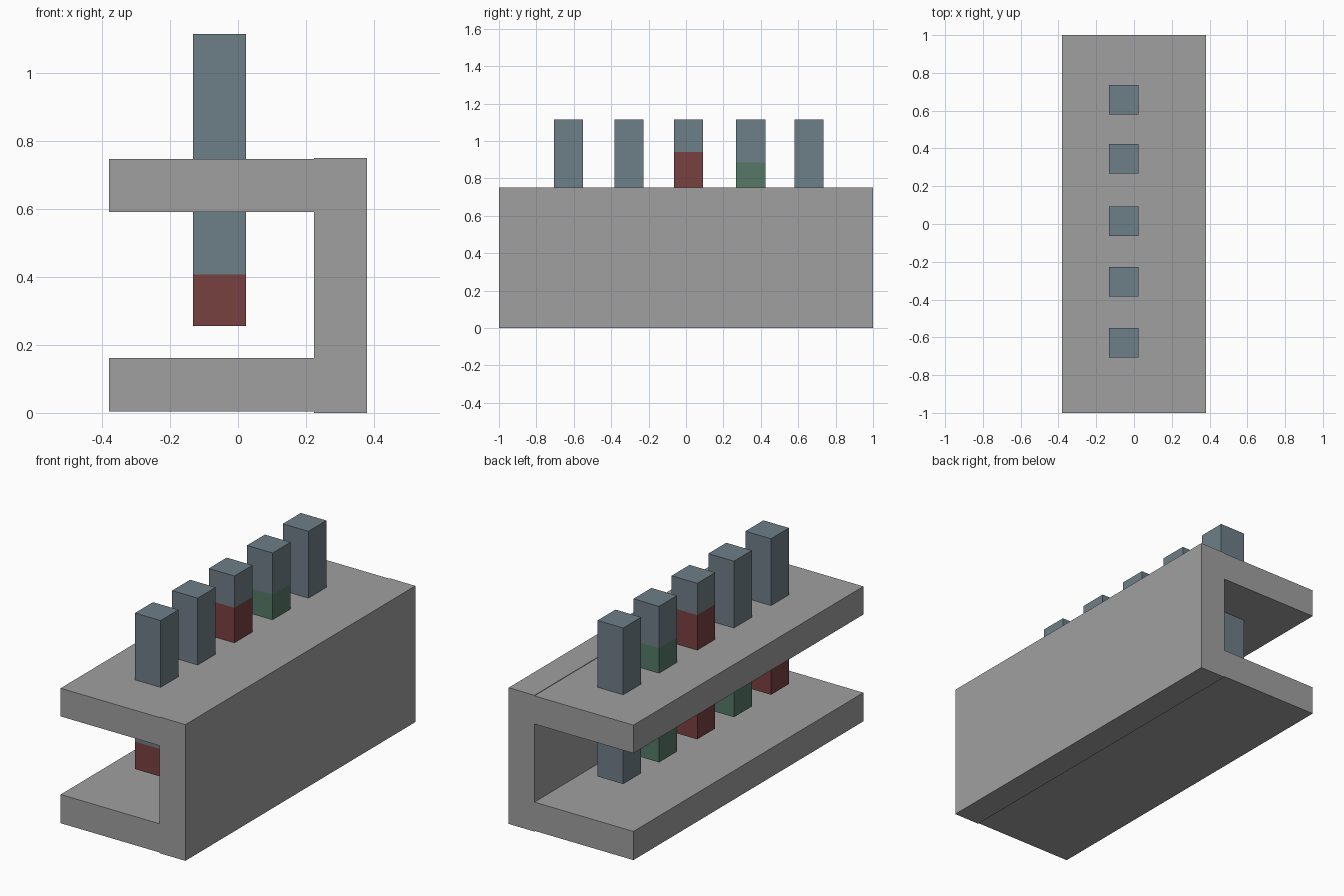
import bpy
import bmesh

if "Cube" in bpy.data.objects:
    bpy.data.objects.remove(bpy.data.objects["Cube"])


def material(name, rgb):
    m = bpy.data.materials.new(name)
    m.diffuse_color = (*rgb, 1.0)
    m.use_nodes = True
    m.node_tree.nodes["Principled BSDF"].inputs["Base Color"].default_value = m.diffuse_color
    return m


GREY = material("housing_grey", (0.35, 0.35, 0.35))
BLUE = material("slate_blue", (0.155, 0.21, 0.245))
RED = material("dark_red", (0.19, 0.053, 0.053))
GREEN = material("dark_green", (0.092, 0.19, 0.135))


def box(name, x, y, z, mat):
    """Box from (min, max) ranges on each axis."""
    bm = bmesh.new()
    bmesh.ops.create_cube(bm, size=1.0)
    for v in bm.verts:
        v.co = [r[0] if c < 0 else r[1] for c, r in zip(v.co, (x, y, z))]
    mesh = bpy.data.meshes.new(name)
    bm.to_mesh(mesh)
    bm.free()
    mesh.materials.append(mat)
    obj = bpy.data.objects.new(name, mesh)
    bpy.context.collection.objects.link(obj)
    return obj


# C-shaped housing: side wall with an upper and a lower plate
LENGTH = (-1.0, 1.0)
WALL_X = 0.223
box("side_wall", (WALL_X, 0.38), LENGTH, (0.0, 0.75), GREY)
box("upper_plate", (-0.38, WALL_X), LENGTH, (0.592, 0.747), GREY)
box("lower_plate", (-0.38, WALL_X), LENGTH, (0.004, 0.162), GREY)

# Row of square pins: centre y, height of the colour split, lower colour
PIN_X = (-0.133, 0.023)
HALF = 0.078
BOTTOM, TOP = 0.256, 1.115
pins = [
    (-0.628, 0.407, RED),
    (-0.305, 0.58, GREEN),
    (0.014, 0.94, RED),
    (0.346, 0.885, GREEN),
    (0.658, None, BLUE),
]
for i, (yc, split, mat) in enumerate(pins, 1):
    y = (yc - HALF, yc + HALF)
    if split is None:
        box(f"pin_{i}", PIN_X, y, (BOTTOM, TOP), mat)
    else:
        box(f"pin_{i}_lower", PIN_X, y, (BOTTOM, split), mat)
        box(f"pin_{i}_upper", PIN_X, y, (split, TOP), BLUE)
